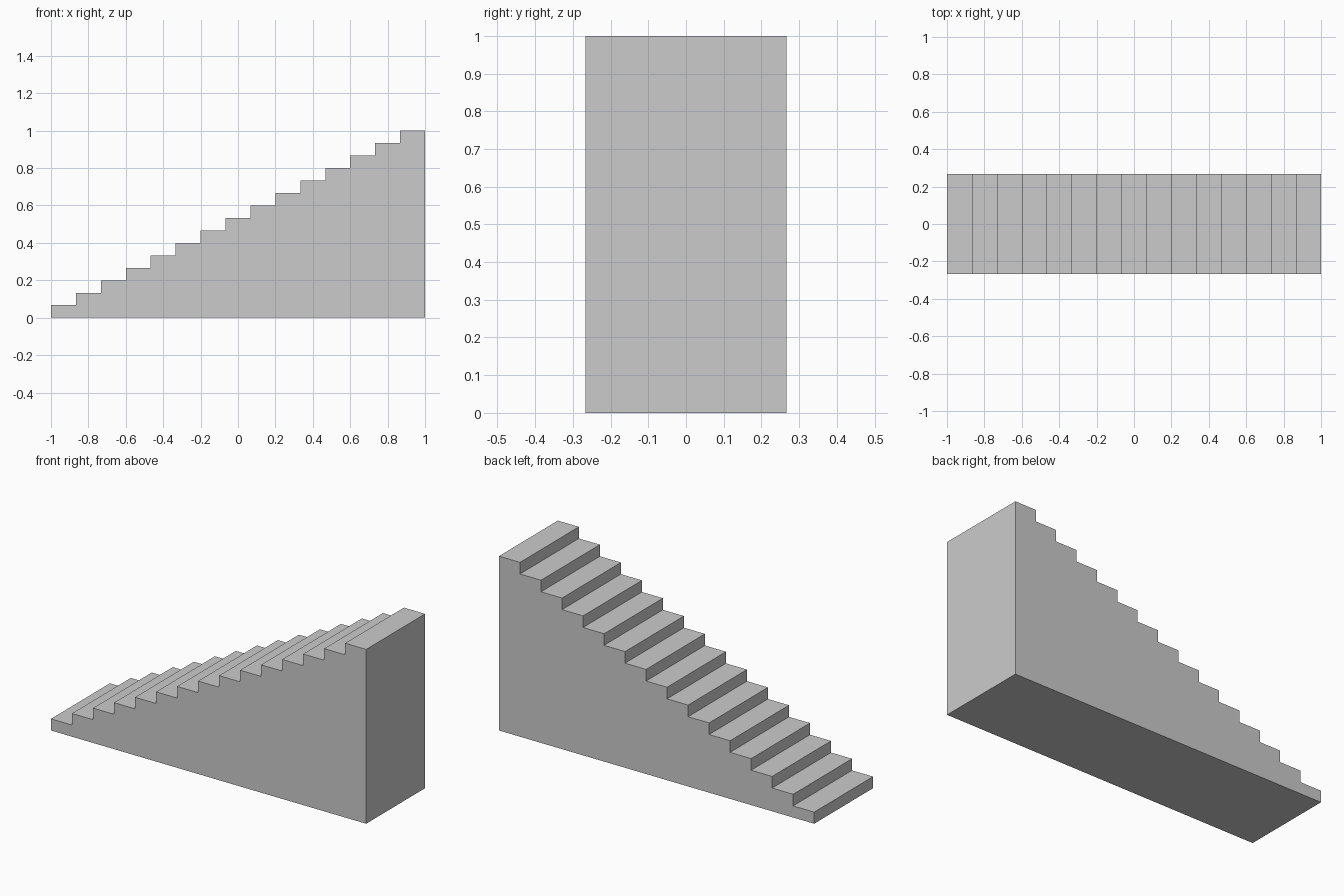
import bpy
import bmesh
from mathutils import Vector

if "Cube" in bpy.data.objects:
    bpy.data.objects.remove(bpy.data.objects["Cube"])

STEPS = 15
TREAD = 2 / STEPS
RISE = 1 / STEPS
HALF_WIDTH = 4 / 15

# Side profile: climb riser then tread for every step, then close down the tall end
profile = [(-1, 0)]
for i in range(STEPS):
    z = (i + 1) * RISE
    profile += [(-1 + i * TREAD, z), (-1 + (i + 1) * TREAD, z)]
profile.append((1, 0))

# Solid staircase: extrude the profile across its width
bm = bmesh.new()
side = bm.faces.new([bm.verts.new((x, -HALF_WIDTH, z)) for x, z in profile])
ext = bmesh.ops.extrude_face_region(bm, geom=[side], use_keep_orig=True)
moved = [g for g in ext["geom"] if isinstance(g, bmesh.types.BMVert)]
bmesh.ops.translate(bm, verts=moved, vec=Vector((0, 2 * HALF_WIDTH, 0)))
bmesh.ops.recalc_face_normals(bm, faces=bm.faces[:])

mesh = bpy.data.meshes.new("staircase")
bm.to_mesh(mesh)
bm.free()
bpy.context.collection.objects.link(bpy.data.objects.new("staircase", mesh))
